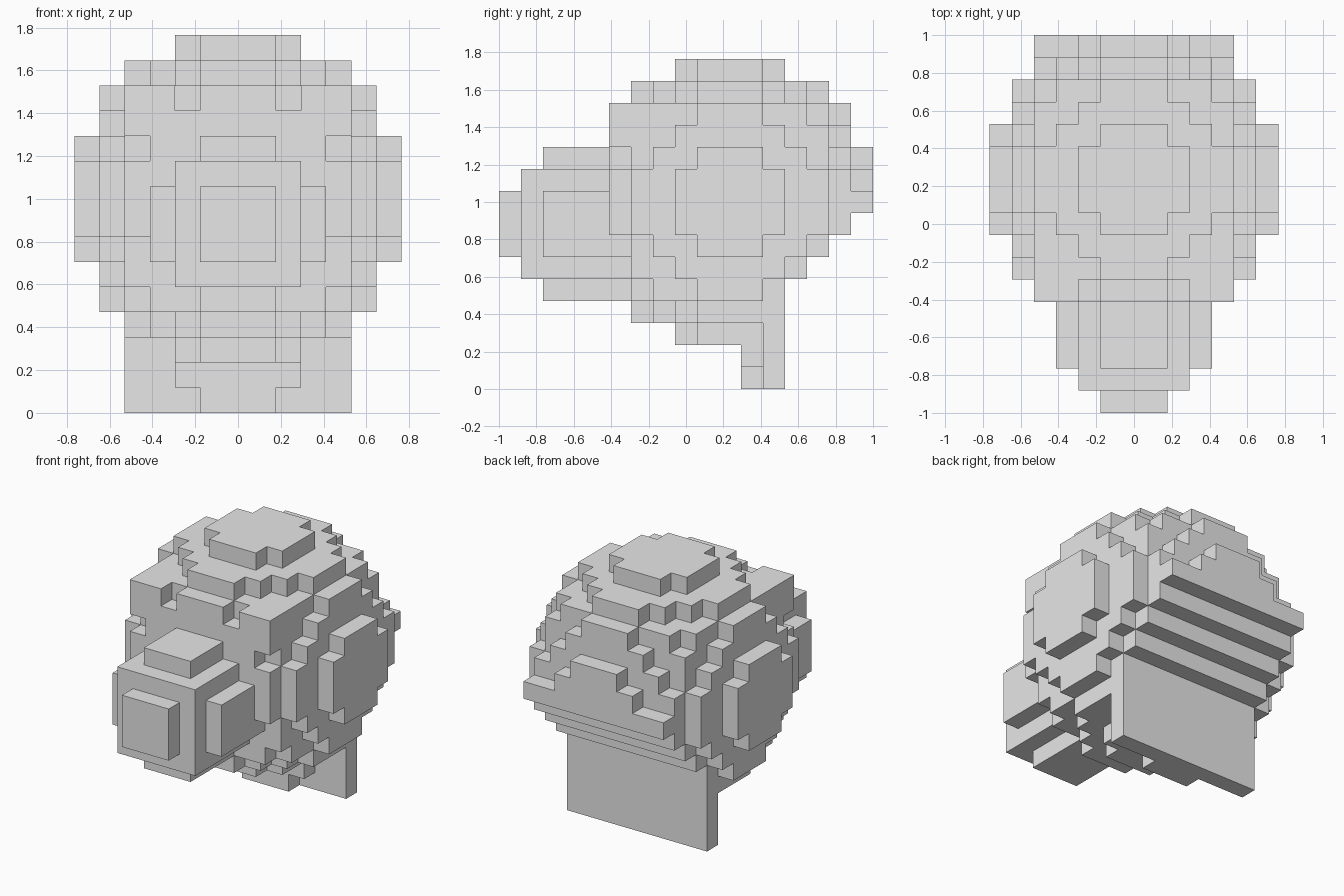
import bpy
import bmesh
from mathutils import Vector

if "Cube" in bpy.data.objects:
    bpy.data.objects.remove(bpy.data.objects["Cube"], do_unlink=True)

UNIT = 2 / 17            # edge of one block
CENTRE_Y, CENTRE_Z = 10, 8   # middle block of the round head
RADIUS = 6.5

grey = bpy.data.materials.new("plain grey")
grey.use_nodes = True
grey.diffuse_color = (0.8, 0.8, 0.8, 1)
grey.node_tree.nodes["Principled BSDF"].inputs["Base Color"].default_value = (0.8, 0.8, 0.8, 1)


def box(half_x, ys, zs, min_x=0):
    """Mirrored block cells with min_x <= |x| <= half_x and half-open y, z ranges."""
    return {(x, y, z) for x in range(-half_x, half_x + 1) if abs(x) >= min_x
            for y in range(*ys) for z in range(*zs)}


def ball():
    """Round head, undercut in steps at the lower back."""
    return {(x, y, z) for x, y, z in box(6, (4, 17), (2, 15))
            if x * x + (y - CENTRE_Y) ** 2 + (z - CENTRE_Z) ** 2 <= RADIUS ** 2
            and y < max(13, 9 + z)}


parts = {
    "head": ball(),
    "brow_blocks": box(4, (5, 9), (11, 13), min_x=3),
    "back_rim": box(4, (16, 17), (8, 9)),
    "neck_plate": box(4, (12, 13), (0, 5)),
    "neck_front": box(1, (11, 12), (0, 1)) | box(2, (11, 12), (1, 2)),
    "snout": box(2, (1, 5), (5, 10)),
    "snout_tip": box(1, (0, 1), (6, 9)),
    "snout_sides": box(3, (2, 5), (6, 9), min_x=3),
    "snout_top": box(1, (2, 5), (10, 11)),
    "snout_bottom": box(1, (2, 5), (4, 5)),
}
solid = set().union(*parts.values())


def build(name, cells):
    """Skin the outward faces of the cells and merge the flat areas."""
    bm = bmesh.new()
    for cell in cells:
        middle = Vector(cell) + Vector((0, 0.5, 0.5))
        for axis in range(3):
            for side in (-1, 1):
                n = Vector((0, 0, 0))
                n[axis] = side
                if tuple(int(c + d) for c, d in zip(cell, n)) in solid:
                    continue
                u = Vector((n.y, n.z, n.x))
                v = n.cross(u)
                corners = [middle + (n + a * u + b * v) / 2
                           for a, b in ((-1, -1), (1, -1), (1, 1), (-1, 1))]
                bm.faces.new([bm.verts.new(c * UNIT - Vector((0, 1, 0))) for c in corners])
    bmesh.ops.remove_doubles(bm, verts=bm.verts[:], dist=UNIT / 100)
    bmesh.ops.dissolve_limit(bm, angle_limit=0.01, verts=bm.verts[:], edges=bm.edges[:])
    mesh = bpy.data.meshes.new(name)
    bm.to_mesh(mesh)
    bm.free()
    mesh.materials.append(grey)
    bpy.context.collection.objects.link(bpy.data.objects.new(name, mesh))


done = set()
for name, cells in parts.items():
    build(name, cells - done)
    done |= cells
